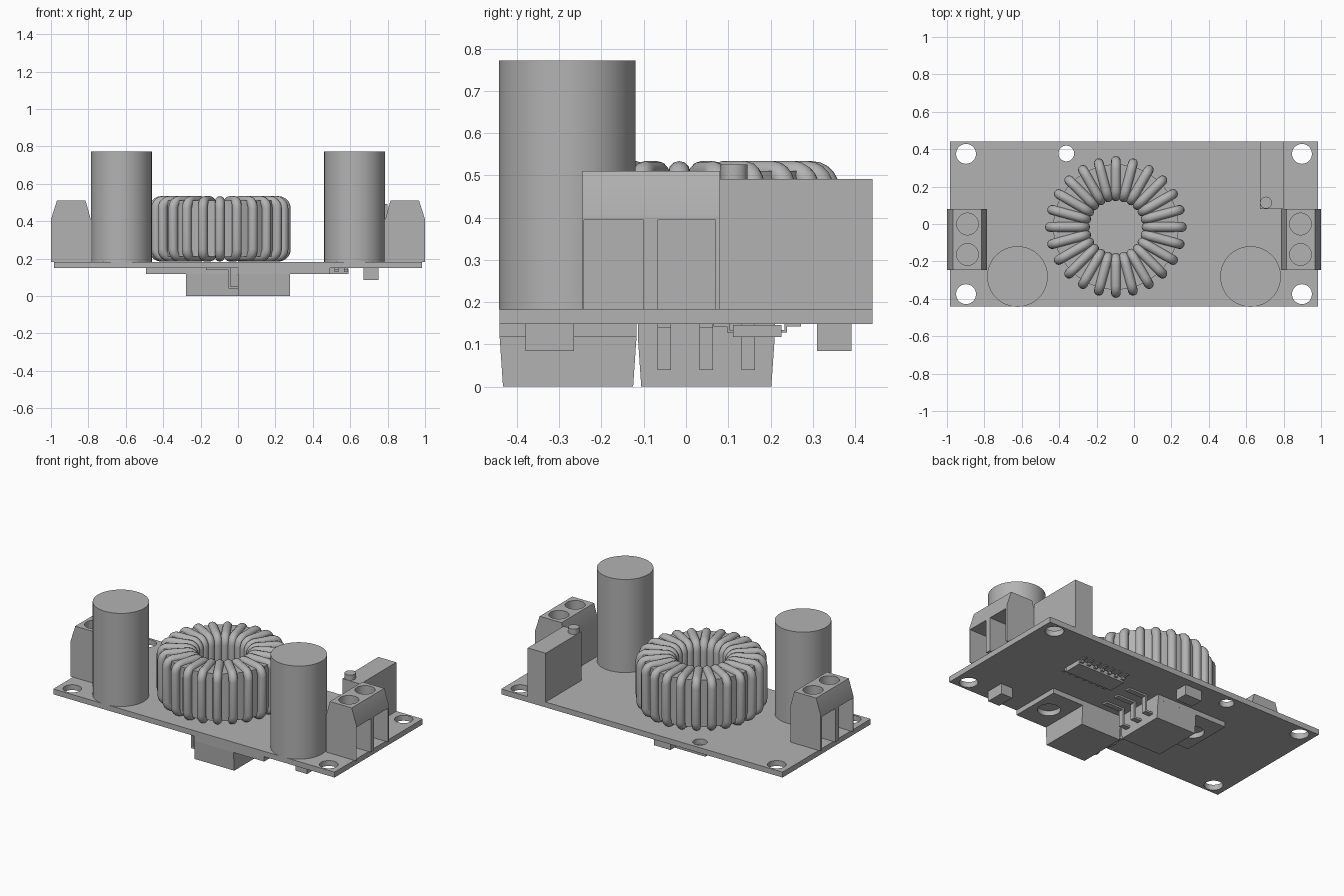
import bpy, bmesh, math
from mathutils import Matrix, Vector

if "Cube" in bpy.data.objects:
    bpy.data.objects.remove(bpy.data.objects["Cube"])

grey = bpy.data.materials.new("plain grey")
grey.diffuse_color = (0.45, 0.45, 0.45, 1)
grey.use_nodes = True
grey.node_tree.nodes["Principled BSDF"].inputs["Base Color"].default_value = grey.diffuse_color
BOT, TOP = 0.149, 0.183          # circuit board faces


def finish(name, bm, smooth=False):
    bmesh.ops.recalc_face_normals(bm, faces=bm.faces)
    me = bpy.data.meshes.new(name)
    bm.to_mesh(me)
    bm.free()
    ob = bpy.data.objects.new(name, me)
    bpy.context.collection.objects.link(ob)
    me.materials.append(grey)
    if smooth:
        select(ob)
        bpy.ops.object.shade_smooth_by_angle(angle=math.radians(35))
    return ob


def select(ob):
    bpy.ops.object.select_all(action='DESELECT')
    ob.select_set(True)
    bpy.context.view_layer.objects.active = ob


def add_box(bm, x0, x1, y0, y1, z0, z1):
    m = Matrix.Translation(((x0 + x1) / 2, (y0 + y1) / 2, (z0 + z1) / 2))
    m = m @ Matrix.Diagonal((x1 - x0, y1 - y0, z1 - z0, 1))
    return bmesh.ops.create_cube(bm, size=1, matrix=m)['verts']


def add_cyl(bm, x, y, r, z0, z1, n=48):
    bmesh.ops.create_cone(bm, cap_ends=True, segments=n, radius1=r, radius2=r, depth=z1 - z0,
                          matrix=Matrix.Translation((x, y, (z0 + z1) / 2)))


def add_prism(bm, pts, step):
    """Extrude a closed outline of 3D points by a vector."""
    face = bm.faces.new([bm.verts.new(p) for p in pts])
    ext = bmesh.ops.extrude_face_region(bm, geom=[face])['geom']
    bmesh.ops.translate(bm, vec=Vector(step),
                        verts=[v for v in ext if isinstance(v, bmesh.types.BMVert)])


def cut(ob, cutter_bm):
    """Subtract the cutter, then remove it."""
    cutter = finish("cutter", cutter_bm)
    cutter.hide_render = True
    mod = ob.modifiers.new("cut", 'BOOLEAN')
    mod.operation, mod.solver, mod.object = 'DIFFERENCE', 'EXACT', cutter
    select(ob)
    bpy.ops.object.modifier_apply(modifier="cut")
    bpy.data.objects.remove(cutter)
    bpy.ops.object.shade_smooth_by_angle(angle=math.radians(30))


# circuit board with mounting holes
bm = bmesh.new()
add_box(bm, -0.985, 0.985, -0.441, 0.441, BOT, TOP)
board = finish("circuit_board", bm)
bm = bmesh.new()
for sx in (-1, 1):
    for sy in (-1, 1):
        add_cyl(bm, 0.898 * sx, 0.375 * sy, 0.053, 0.1, 0.25)
add_cyl(bm, -0.362, 0.377, 0.042, 0.1, 0.25)
cut(board, bm)

for side, s in (("left", -1), ("right", 1)):
    # tall capacitor
    bm = bmesh.new()
    add_cyl(bm, 0.623 * s, -0.281, 0.162, TOP, 0.772, 64)
    finish(side + "_capacitor", bm, True)

    # screw terminal with wire openings and screw wells
    bm = bmesh.new()
    outline = [(0.787, TOP), (1, TOP), (1, 0.41), (0.968, 0.51), (0.815, 0.51), (0.787, 0.41)]
    add_prism(bm, [(x * s, -0.245, z) for x, z in outline], (0, 0.326, 0))
    block = finish(side + "_terminal", bm)
    bm = bmesh.new()
    for y0, y1, ys in ((-0.241, -0.1, -0.163), (-0.067, 0.07, 0.0)):
        xs = sorted((0.85 * s, 1.05 * s))
        add_box(bm, xs[0], xs[1], y0, y1, 0.15, 0.395)
        add_cyl(bm, 0.89 * s, ys, 0.058, 0.42, 0.6)
    cut(block, bm)

# trimmer with its adjusting screw
bm = bmesh.new()
add_box(bm, 0.674, 0.8, 0.081, 0.441, TOP, 0.492)
finish("trimmer_body", bm)
bm = bmesh.new()
add_cyl(bm, 0.706, 0.114, 0.032, 0.48, 0.526, 32)
finish("trimmer_screw", bm, True)

# inductor core: ring of rectangular section
CX, CY = -0.097, -0.016
bm = bmesh.new()
N = 64
section = [(0.185, 0.212), (0.335, 0.212), (0.335, 0.51), (0.185, 0.51)]
rings = [[bm.verts.new((CX + r * math.cos(a), CY + r * math.sin(a), z)) for r, z in section]
         for a in (2 * math.pi * i / N for i in range(N))]
for i in range(N):
    for k in range(4):
        a, b = rings[i], rings[(i + 1) % N]
        bm.faces.new((a[k], b[k], b[(k + 1) % 4], a[(k + 1) % 4]))
finish("inductor_core", bm, True)

# inductor winding: 24 rounded loops of round wire
WIRE, CORNER = 0.026, 0.04
r0, r1, z0, z1 = 0.164, 0.353, 0.21, 0.508
path = []
for cx, cz, start in ((r1 - CORNER, z1 - CORNER, 0), (r0 + CORNER, z1 - CORNER, 90),
                      (r0 + CORNER, z0 + CORNER, 180), (r1 - CORNER, z0 + CORNER, 270)):
    for k in range(6):
        t = math.radians(start + 18 * k)
        path.append((cx + CORNER * math.cos(t), cz + CORNER * math.sin(t), t))
bm = bmesh.new()
for w in range(24):
    turn = Matrix.Translation((CX, CY, 0)) @ Matrix.Rotation(math.radians(15 * w), 4, 'Z')
    loops = []
    for r, z, t in path:
        loop = []
        for j in range(12):
            q = math.tau * j / 12
            out = WIRE * math.cos(q)
            p = Vector((r + out * math.cos(t), WIRE * math.sin(q), z + out * math.sin(t)))
            loop.append(bm.verts.new(turn @ p))
        loops.append(loop)
    for i, a in enumerate(loops):
        b = loops[(i + 1) % len(loops)]
        for j in range(12):
            k = (j + 1) % 12
            bm.faces.new((a[j], b[j], b[k], a[k]))
finish("inductor_winding", bm, True)

# two power packages below the board: tab, tapered body, three bent leads
lead = [(-0.01, 0.04), (0.052, 0.04), (0.052, 0.139), (0.17, 0.139),
        (0.17, BOT), (0.04, BOT), (0.04, 0.052), (-0.01, 0.052)]
for name, s, yc in (("front", 1, -0.279), ("rear", -1, 0.048)):
    bm = bmesh.new()
    xs = sorted((0.002 * s, 0.492 * s))
    add_box(bm, xs[0], xs[1], yc - 0.162, yc + 0.162, 0.118, BOT)
    tab = finish(name + "_power_tab", bm)
    bm = bmesh.new()
    add_cyl(bm, 0.39 * s, yc, 0.065, 0.1, 0.17)
    cut(tab, bm)

    bm = bmesh.new()
    xs = sorted((0.0, 0.277 * s))
    for v in add_box(bm, xs[0], xs[1], yc - 0.162, yc + 0.162, 0, 0.119):
        if v.co.z < 0.05:
            v.co.y = yc + (v.co.y - yc) * 0.95
    finish(name + "_power_body", bm)

    bm = bmesh.new()
    for dy in (-0.099, 0, 0.099):
        add_prism(bm, [(-x * s, yc + dy - 0.016, z) for x, z in lead], (0, 0.032, 0))
    finish(name + "_power_leads", bm)

# control chip with seven leads per side
bm = bmesh.new()
add_box(bm, 0.262, 0.592, 0.111, 0.226, 0.118, 0.146)
finish("control_chip", bm)
bm = bmesh.new()
gull = [(0.05, 0.128), (0.071, 0.128), (0.071, 0.143), (0.104, 0.143),
        (0.104, BOT), (0.065, BOT), (0.065, 0.134), (0.05, 0.134)]
for i in range(7):
    x = 0.277 + 0.05 * i
    for s in (-1, 1):
        add_prism(bm, [(x - 0.01, 0.1685 + y * s, z) for y, z in gull], (0.02, 0, 0))
finish("control_chip_leads", bm)

# small chip capacitors
for name, x0, x1, y0, y1 in (("front", 0.67, 0.75, -0.38, -0.265),
                             ("rear", -0.165, -0.05, 0.31, 0.392)):
    bm = bmesh.new()
    add_box(bm, x0, x1, y0, y1, 0.085, BOT)
    finish(name + "_chip_capacitor", bm)
